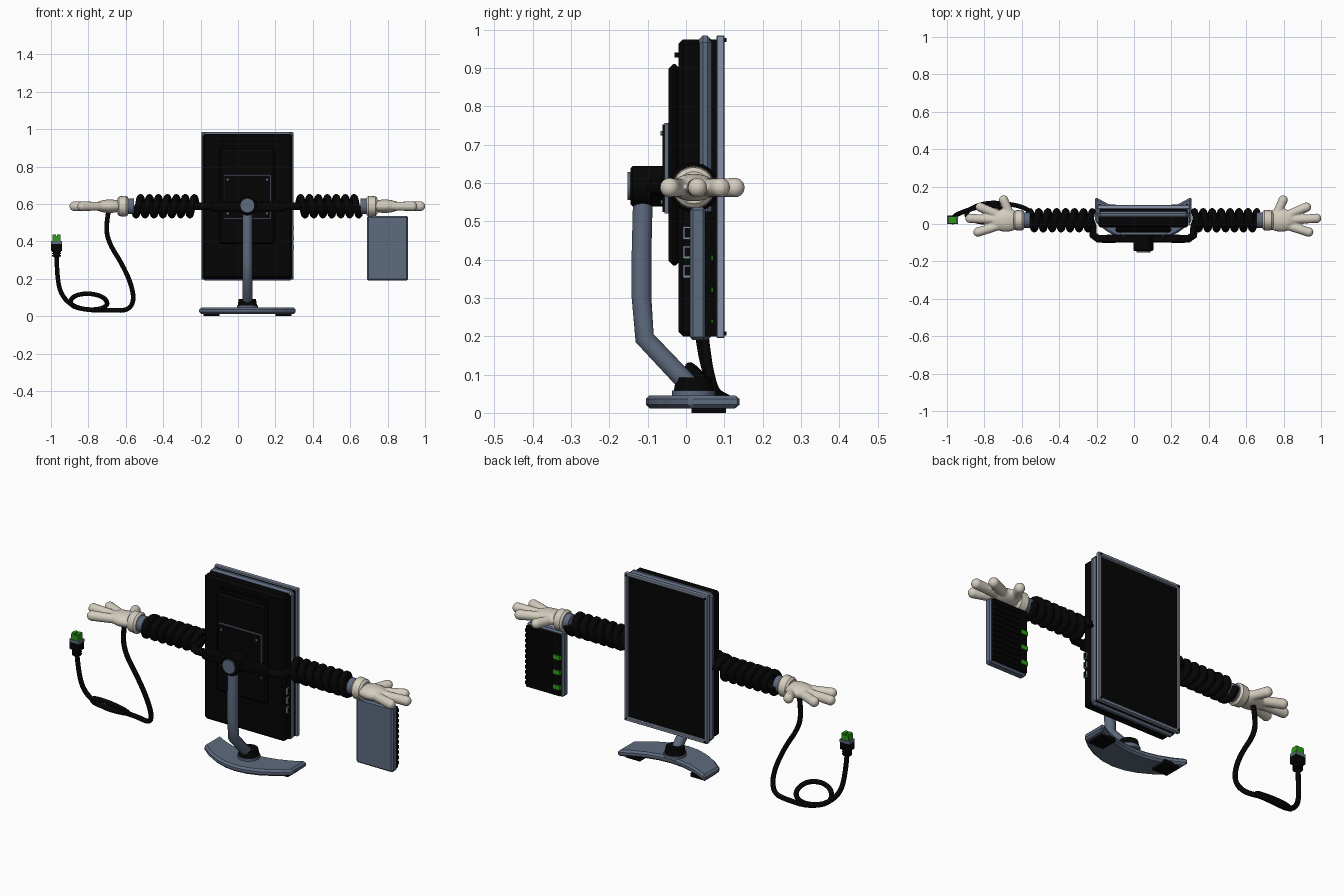
import bpy, bmesh, math
from mathutils import Vector, Matrix

default_cube = bpy.data.objects.get("Cube")
if default_cube:
    bpy.data.objects.remove(default_cube, do_unlink=True)

CENTER = 0.05      # mirror line of the display
ARM = 0.588        # height of the arms
WRIST = 0.02       # depth of the arm axis


def material(name, red, green, blue):
    mat = bpy.data.materials.new(name)
    mat.use_nodes = True
    mat.diffuse_color = (red, green, blue, 1)
    shader = next(n for n in mat.node_tree.nodes if n.type == 'BSDF_PRINCIPLED')
    shader.inputs["Base Color"].default_value = (red, green, blue, 1)
    return mat


slate = material("slate_blue", 0.11, 0.145, 0.21)
pale = material("pale_blue", 0.25, 0.29, 0.39)
black = material("black", 0.0015, 0.0015, 0.0015)
cream = material("cream", 0.66, 0.61, 0.52)
green = material("green", 0.025, 0.33, 0.008)


def add_object(name, mesh, *mats):
    obj = bpy.data.objects.new(name, mesh)
    bpy.context.collection.objects.link(obj)
    for mat in mats:
        mesh.materials.append(mat)
    return obj


def finish(name, bm, *mats, bevel=0, segments=1):
    bmesh.ops.recalc_face_normals(bm, faces=bm.faces)
    mesh = bpy.data.meshes.new(name)
    bm.to_mesh(mesh)
    bm.free()
    obj = add_object(name, mesh, *mats)
    if bevel:
        mod = obj.modifiers.new("edge_bevel", 'BEVEL')
        mod.width, mod.segments = bevel, segments
    return obj


def smooth(obj, degrees=40):
    bpy.ops.object.select_all(action='DESELECT')
    obj.select_set(True)
    bpy.context.view_layer.objects.active = obj
    bpy.ops.object.shade_smooth_by_angle(angle=math.radians(degrees))


def box(name, mat, x, y, z, bevel=0, segments=1):
    """Box from (low, high) ranges on each axis."""
    bm = bmesh.new()
    size = [high - low for low, high in (x, y, z)]
    middle = [(high + low) / 2 for low, high in (x, y, z)]
    bmesh.ops.create_cube(bm, size=1, matrix=Matrix.Translation(middle) @ Matrix.Diagonal((*size, 1)))
    return finish(name, bm, mat, bevel=bevel, segments=segments)


def around(half):
    return (CENTER - half, CENTER + half)


def rod(name, mat, start, end, radius, tip=None, sides=20, bevel=0):
    """Cylinder or cone between two points."""
    start, end = Vector(start), Vector(end)
    axis = end - start
    place = Matrix.Translation((start + end) / 2) @ axis.to_track_quat('Z', 'Y').to_matrix().to_4x4()
    bm = bmesh.new()
    bmesh.ops.create_cone(bm, cap_ends=True, segments=sides, radius1=radius,
                          radius2=radius if tip is None else tip, depth=axis.length, matrix=place)
    obj = finish(name, bm, mat, bevel=bevel)
    smooth(obj)
    return obj


def tube(name, mat, points, radius, kind='POLY'):
    """Round tube swept along a path."""
    curve = bpy.data.curves.new(name, 'CURVE')
    curve.dimensions = '3D'
    curve.bevel_depth, curve.bevel_resolution = radius, 3
    curve.use_fill_caps = True
    spline = curve.splines.new(kind)
    spline.points.add(len(points) - 1)
    for point, co in zip(spline.points, points):
        point.co = (*co, 1)
    if kind == 'NURBS':
        spline.order_u, spline.use_endpoint_u, spline.resolution_u = 3, True, 8
    source = bpy.data.objects.new(name + "_path", curve)
    bpy.context.collection.objects.link(source)
    graph = bpy.context.evaluated_depsgraph_get()
    mesh = bpy.data.meshes.new_from_object(source.evaluated_get(graph))
    bpy.data.objects.remove(source, do_unlink=True)
    obj = add_object(name, mesh, mat)
    smooth(obj)
    return obj


# Display housing
box("rear_shell", black, around(0.24), (-0.02, 0.045), (0.2, 0.975), 0.012)
box("rear_raised_panel", black, around(0.15), (-0.046, -0.015), (0.385, 0.91), 0.012)
box("display_frame", slate, around(0.246), (0.026, 0.074), (0.19, 0.985), 0.018)
box("display_core", black, around(0.235), (0.06, 0.085), (0.2, 0.975))

# Front bezel with sunken black screen
bm = bmesh.new()
bmesh.ops.create_cube(bm, size=1, matrix=Matrix.Translation((CENTER, 0.09, 0.59))
                      @ Matrix.Diagonal((0.492, 0.022, 0.79, 1)))
bmesh.ops.recalc_face_normals(bm, faces=bm.faces)
screen = next(f for f in bm.faces if f.normal.y > 0.9)
bmesh.ops.inset_region(bm, faces=[screen], thickness=0.022)
bmesh.ops.inset_region(bm, faces=[screen], thickness=0.003, depth=-0.008)
screen.material_index = 1
finish("bezel_and_screen", bm, pale, black, bevel=0.003)
for side in (-1, 1):
    for height in (0.207, 0.973):
        x = CENTER + side * 0.234
        rod("bezel_screw", black, (x, 0.1, height), (x, 0.106, height), 0.005, sides=10)

# Rear vents, mounting plate and screws
for i in range(10):
    x = CENTER - 0.135 + i * 0.03
    box("vent", black, (x - 0.01, x + 0.01), (-0.03, -0.015), (0.928, 0.94))
box("mount_plate_edge", slate, around(0.126), (-0.056, -0.04), (0.52, 0.757))
box("mount_plate", black, around(0.122), (-0.061, -0.05), (0.524, 0.753))
for side in (-1, 1):
    for height in (0.55, 0.73):
        x = CENTER + side * 0.105
        rod("mount_screw", slate, (x, -0.06, height), (x, -0.066, height), 0.006, sides=10)

# Side ports, each with a green strip underneath
for height in (0.37, 0.42, 0.47):
    x = CENTER + 0.24
    box("port_frame", pale, (x - 0.01, x + 0.008), (-0.008, 0.01), (height - 0.016, height + 0.016))
    box("port_hole", black, (x - 0.01, x + 0.01), (-0.004, 0.01), (height - 0.012, height + 0.012))
    box("port_strip", green, (x - 0.01, x + 0.007), (-0.007, 0.009), (height - 0.018, height - 0.014))

# Pivot and stand
box("arm_bracket", black, around(0.2), (-0.1, -0.055), (0.56, 0.612), 0.008)
rod("pivot", black, (CENTER, -0.145, 0.592), (CENTER, -0.05, 0.592), 0.053, bevel=0.006)
rod("pivot_cap", slate, (CENTER, -0.153, 0.592), (CENTER, -0.14, 0.592), 0.037)
tube("stand_pole", slate, [(CENTER, y, z) for y, z in (
    (-0.112, 0.58), (-0.116, 0.42), (-0.116, 0.3), (-0.108, 0.195), (0.015, 0.065))], 0.027)
rod("stand_collar", black, (CENTER, WRIST, 0.055), (CENTER, WRIST, 0.092), 0.052, 0.046)
rod("stand_ring", slate, (CENTER, WRIST, 0.04), (CENTER, WRIST, 0.058), 0.056)

# Crescent base: front and back edges bend toward the tips
steps = [i / 4 for i in range(-4, 5)]
outline = [(t, -0.105 + 0.115 * t * t) for t in steps]
outline += [(t, 0.065 + 0.08 * t * t) for t in reversed(steps)]
bm = bmesh.new()
plate = bm.faces.new([bm.verts.new((CENTER + t * 0.258, y, 0.012)) for t, y in outline])
grown = bmesh.ops.extrude_face_region(bm, geom=[plate])
bmesh.ops.translate(bm, vec=(0, 0, 0.034), verts=[v for v in grown["geom"] if isinstance(v, bmesh.types.BMVert)])
finish("base", bm, slate, bevel=0.01)

for side in (-1, 1):
    def at(d, y=WRIST, z=ARM):
        return (CENTER + side * d, y, z)

    box("base_foot", black, sorted((at(0.15)[0], at(0.235)[0])), (0.015, 0.105), (0, 0.02))

    # Arm link bending from the bracket to the spring
    tube("arm_link", black, [at(0.15, -0.08), at(0.24, -0.08), at(0.268, -0.06),
                             at(0.272, -0.01), at(0.28, WRIST), at(0.3, WRIST)], 0.021)

    # Spring arm
    turns, per_turn = 7, 16
    coil = []
    for i in range(turns * per_turn + 1):
        angle = math.tau * i / per_turn
        coil.append(at(0.272 + 0.335 * i / (turns * per_turn),
                       WRIST + 0.047 * math.cos(angle), ARM + 0.047 * math.sin(angle)))
    tube("spring_arm", black, coil, 0.0185)

    # Wrist and glove cuff
    rod("wrist", slate, at(0.606), at(0.66), 0.042)
    rod("glove_cuff", cream, at(0.638), at(0.695), 0.057, 0.052, bevel=0.01)

    # Glove: palm and four fingers fused into one skin
    bm = bmesh.new()
    bmesh.ops.create_uvsphere(bm, u_segments=24, v_segments=12, radius=1, matrix=Matrix.Translation(
        at(0.735)) @ Matrix.Diagonal((0.085, 0.062, 0.036, 1)))
    fingers = [((0.71, 0.045), (0.747, 0.128)), ((0.74, 0.035), (0.872, 0.09)),
               ((0.74, 0.02), (0.926, 0.03)), ((0.74, 0), (0.884, -0.043))]
    for root, tip in fingers:
        for i in range(13):
            spot = Vector(root).lerp(Vector(tip), i / 12)
            bmesh.ops.create_uvsphere(bm, u_segments=14, v_segments=8, radius=0.023 + 0.003 * i / 12,
                                      matrix=Matrix.Translation(at(spot.x, spot.y)))
    glove = finish("glove", bm, cream)
    skin = glove.modifiers.new("fuse", 'REMESH')
    skin.mode, skin.voxel_size, skin.use_smooth_shade = 'VOXEL', 0.005, True
    relax = glove.modifiers.new("relax", 'SMOOTH')
    relax.factor, relax.iterations = 0.5, 3

# Handheld box with ribbed back and a column of green buttons
left, right = 0.69, 0.908
box("handheld_shell", slate, (left, right), (0.01, 0.052), (0.19, 0.537), 0.008)
box("handheld_back", black, (left + 0.01, right - 0.006), (0.04, 0.066), (0.2, 0.525))
for i in range(11):
    z = 0.215 + i * 0.028
    box("handheld_rib", black, (left + 0.055, right - 0.004), (0.055, 0.072), (z, z + 0.016))
for z in (0.235, 0.315, 0.395):
    box("handheld_button", green, (left + 0.009, left + 0.048), (0.06, 0.071), (z, z + 0.022))

# Cable with a loop
path = [(-0.69, 0.03, 0.575), (-0.708, 0.035, 0.48), (-0.69, 0.035, 0.39), (-0.62, 0.04, 0.28),
        (-0.57, 0.05, 0.17), (-0.555, 0.065, 0.08), (-0.59, 0.09, 0.03), (-0.68, 0.11, 0.032),
        (-0.8, 0.115, 0.032), (-0.9, 0.07, 0.055), (-0.89, 0.03, 0.105), (-0.81, 0.005, 0.125),
        (-0.72, 0.02, 0.107), (-0.69, 0.07, 0.06), (-0.75, 0.105, 0.032), (-0.86, 0.085, 0.04),
        (-0.94, 0.055, 0.1), (-0.968, 0.035, 0.2), (-0.97, 0.022, 0.33)]
tube("cable", black, path, 0.0125, 'NURBS')

# Plug
px, py = -0.97, 0.022
rod("plug_sleeve", black, (px, py, 0.315), (px, py, 0.35), 0.015, 0.022)
for z in (0.32, 0.332, 0.344):
    rod("plug_rib", black, (px, py, z), (px, py, z + 0.006), 0.024)
box("plug_body", black, (px - 0.03, px + 0.03), (py - 0.023, py + 0.023), (0.348, 0.39), 0.004)
box("plug_collar", slate, (px - 0.029, px + 0.029), (py - 0.022, py + 0.022), (0.386, 0.403))
box("plug_tip", green, (px - 0.021, px + 0.021), (py - 0.019, py + 0.019), (0.4, 0.429))
for side in (-1, 1):
    x = px + side * 0.012
    box("plug_prong", green, (x - 0.009, x + 0.009), (py - 0.016, py + 0.016), (0.42, 0.437))
